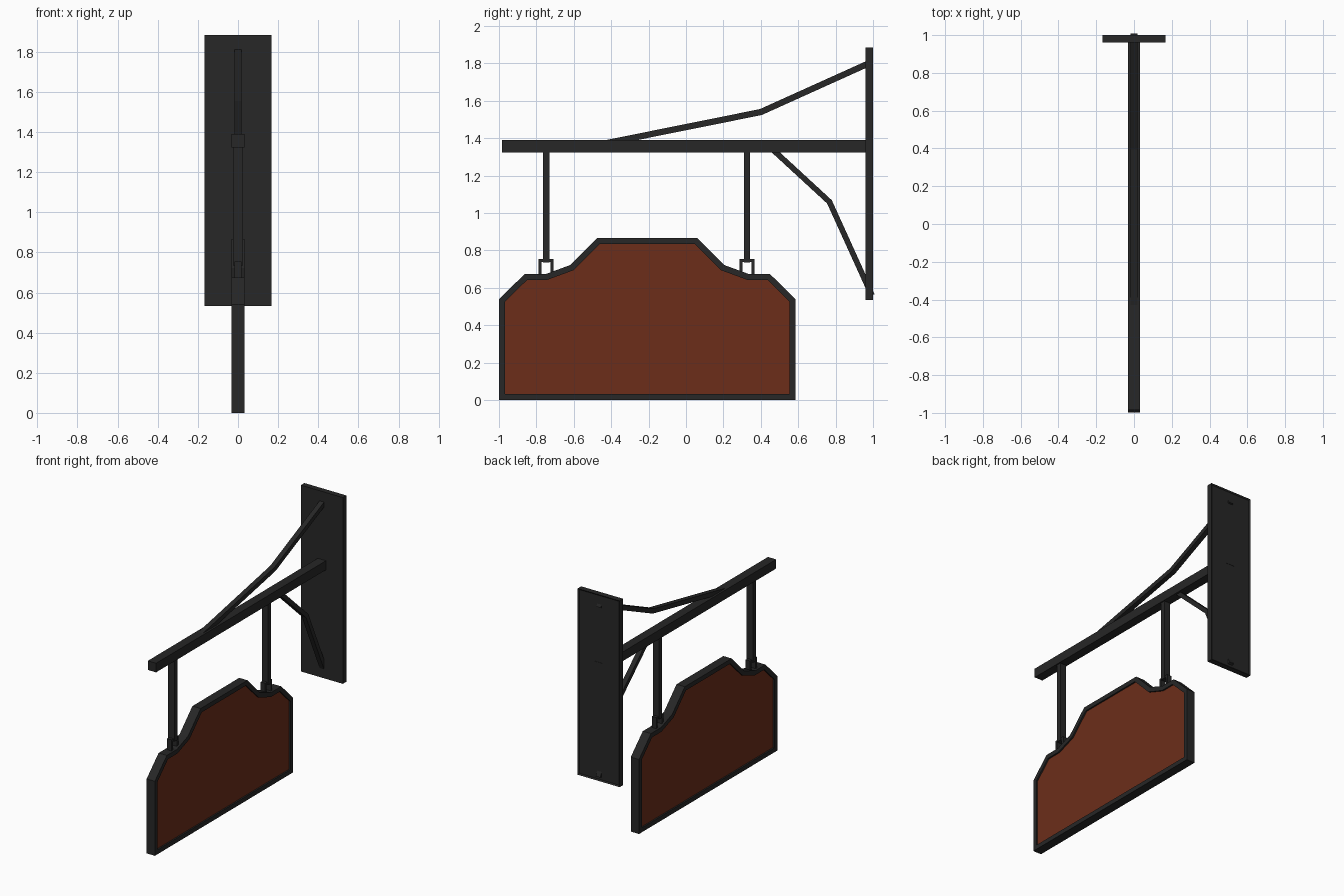
import bpy, bmesh
from mathutils import Vector

if "Cube" in bpy.data.objects:
    bpy.data.objects.remove(bpy.data.objects["Cube"])


def material(name, rgb):
    m = bpy.data.materials.new(name)
    m.diffuse_color = (*rgb, 1)
    m.use_nodes = True
    m.node_tree.nodes["Principled BSDF"].inputs["Base Color"].default_value = m.diffuse_color
    return m


IRON = material("dark_iron", (0.02, 0.02, 0.02))
WOOD = material("red_brown_board", (0.15, 0.027, 0.01))


def finish(name, bm, mat):
    bmesh.ops.recalc_face_normals(bm, faces=bm.faces)
    me = bpy.data.meshes.new(name)
    bm.to_mesh(me)
    bm.free()
    me.materials.append(mat)
    ob = bpy.data.objects.new(name, me)
    bpy.context.collection.objects.link(ob)
    return ob


def mitre(pts, d, closed):
    """Shift a y-z polyline sideways by d (left of travel), with mitred corners."""
    p = [Vector(q) for q in pts]
    n = len(p)
    out = []
    for i in range(n):
        dirs = []
        if closed or i > 0:
            dirs.append((p[i] - p[i - 1]).normalized())
        if closed or i < n - 1:
            dirs.append((p[(i + 1) % n] - p[i]).normalized())
        norms = [Vector((-v.y, v.x)) for v in dirs]
        m = sum(norms, Vector((0, 0))).normalized()
        out.append(p[i] + m * d / m.dot(norms[0]))
    return out


def strip(name, side_a, side_b, half, closed, mat=IRON):
    """Rectangular bar lying between two y-z polylines, x from -half to half."""
    bm = bmesh.new()
    rings = [[bm.verts.new((x, q[0], q[1])) for x, q in
              ((-half, a), (half, a), (half, b), (-half, b))]
             for a, b in zip(side_a, side_b)]
    n = len(rings)
    for i in range(n if closed else n - 1):
        r, s = rings[i], rings[(i + 1) % n]
        for k in range(4):
            bm.faces.new((r[k], r[(k + 1) % 4], s[(k + 1) % 4], s[k]))
    if not closed:
        bm.faces.new(rings[0])
        bm.faces.new(rings[-1])
    return finish(name, bm, mat)


def bar(name, path, thick, half):
    return strip(name, mitre(path, thick / 2, False), mitre(path, -thick / 2, False), half, False)


def prism(name, pts, half, mat):
    bm = bmesh.new()
    face = bm.faces.new([bm.verts.new((-half, q[0], q[1])) for q in pts])
    ext = bmesh.ops.extrude_face_region(bm, geom=[face], use_keep_orig=True)
    verts = [v for v in ext["geom"] if isinstance(v, bmesh.types.BMVert)]
    bmesh.ops.translate(bm, verts=verts, vec=(2 * half, 0, 0))
    return finish(name, bm, mat)


# Sign board outline: half profile mirrored about its centre line
CY = -0.207
half_outline = [(0.792, 0), (0.792, 0.54), (0.655, 0.675), (0.54, 0.675), (0.412, 0.722), (0.268, 0.867)]
outline = [(CY + w, z) for w, z in half_outline] + [(CY - w, z) for w, z in reversed(half_outline)]
inner = mitre(outline, 0.032, True)
strip("sign_frame", outline, inner, 0.033, True)
prism("sign_panel", mitre(outline, 0.028, True), 0.022, WOOD)

# Wall plate with a shallow recessed back
bm = bmesh.new()
bmesh.ops.create_cube(bm, size=1)
for v in bm.verts:
    v.co = (v.co.x * 0.336, 0.98 + v.co.y * 0.04, 1.209 + v.co.z * 1.35)
bm.normal_update()
back = [f for f in bm.faces if f.normal.y > 0.9]
bmesh.ops.inset_region(bm, faces=back, thickness=0.013, depth=0)
bmesh.ops.translate(bm, verts=back[0].verts[:], vec=(0, -0.008, 0))
finish("wall_plate", bm, IRON)

# Main arm and bent braces
bar("main_arm", [(-0.985, 1.357), (0.994, 1.357)], 0.066, 0.033)
bar("upper_brace", [(-0.47, 1.365), (0.40, 1.54), (0.994, 1.808)], 0.033, 0.018)
bar("lower_brace", [(0.45, 1.352), (0.767, 1.06), (0.994, 0.56)], 0.03, 0.018)

# Hanger rods and the staples that hold the sign
for tag, y in (("outer", -0.748), ("inner", 0.326)):
    bar(tag + "_hanger_rod", [(y, 1.34), (y, 0.735)], 0.034, 0.025)
    w = 0.032
    bar(tag + "_staple", [(y - w, 0.65), (y - w, 0.747), (y + w, 0.747), (y + w, 0.65)], 0.016, 0.018)
